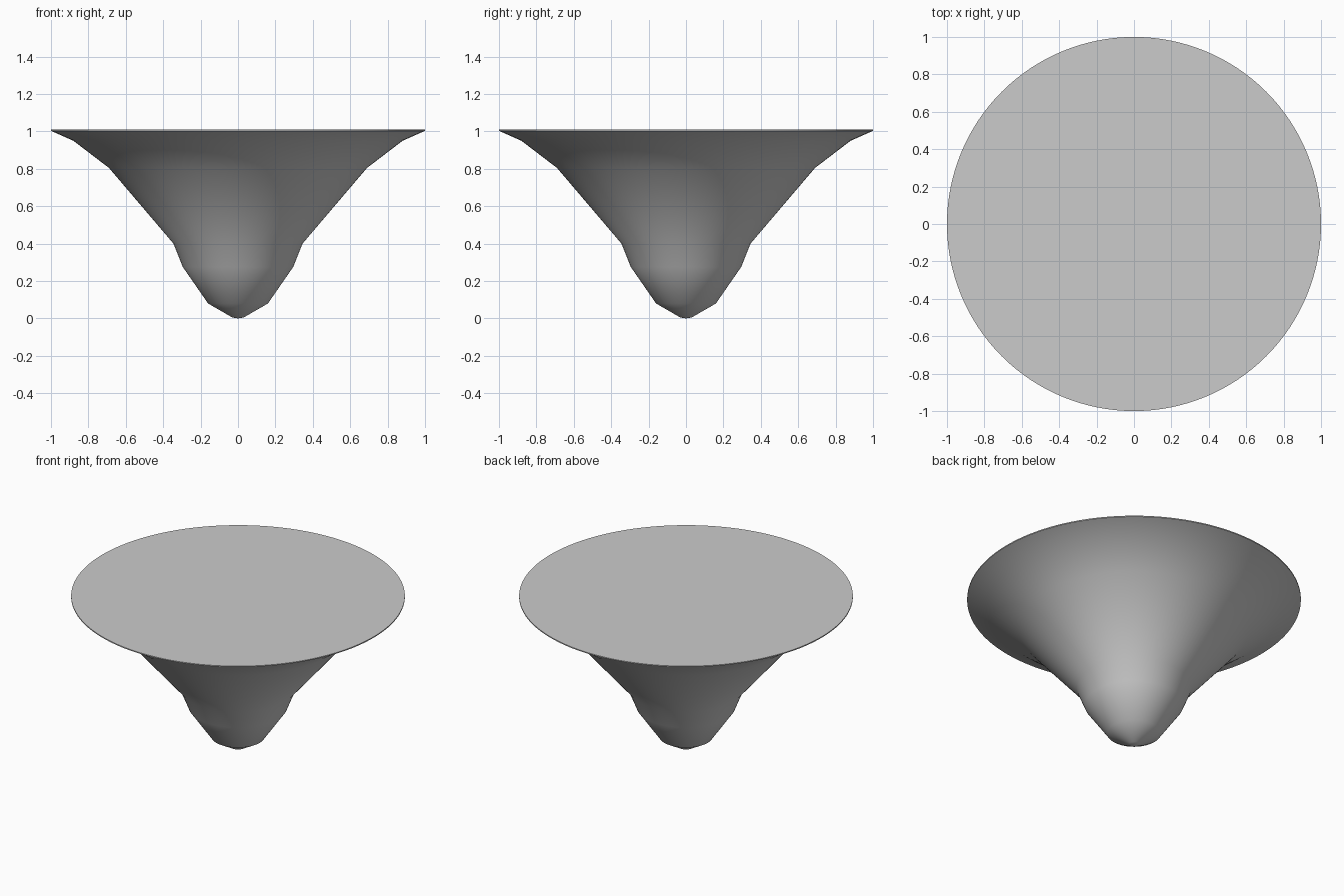
import bpy, bmesh, math

cube = bpy.data.objects.get("Cube")
if cube:
    bpy.data.objects.remove(cube, do_unlink=True)

grey = bpy.data.materials.new("light_grey")
grey.use_nodes = True
colour = (0.6, 0.6, 0.6, 1)
grey.diffuse_color = colour
grey.node_tree.nodes["Principled BSDF"].inputs["Base Color"].default_value = colour

# Outline from the rounded tip up to the thin rim: (radius, height)
SIDES = 128
profile = [(0.03, 0.005), (0.16, 0.08), (0.295, 0.275), (0.345, 0.4),
           (0.69, 0.805), (0.88, 0.95), (1, 1.003), (1, 1.01)]

bm = bmesh.new()
tip = bm.verts.new((0, 0, 0))
rings = []
for radius, height in profile:
    rings.append([bm.verts.new((radius * math.cos(math.tau * i / SIDES),
                                radius * math.sin(math.tau * i / SIDES), height))
                  for i in range(SIDES)])

# Tip fan, flared wall and flat top
for i in range(SIDES):
    j = (i + 1) % SIDES
    bm.faces.new((tip, rings[0][j], rings[0][i]))
    for low, high in zip(rings, rings[1:]):
        bm.faces.new((low[i], low[j], high[j], high[i]))
bm.faces.new(rings[-1])
bmesh.ops.recalc_face_normals(bm, faces=bm.faces)

mesh = bpy.data.meshes.new("flared_bowl")
bm.to_mesh(mesh)
bm.free()
mesh.materials.append(grey)
bowl = bpy.data.objects.new("flared_bowl", mesh)
bpy.context.collection.objects.link(bowl)

# Smooth wall with a crisp rim
bpy.ops.object.select_all(action="DESELECT")
bowl.select_set(True)
bpy.context.view_layer.objects.active = bowl
bpy.ops.object.shade_smooth_by_angle(angle=math.radians(40))
